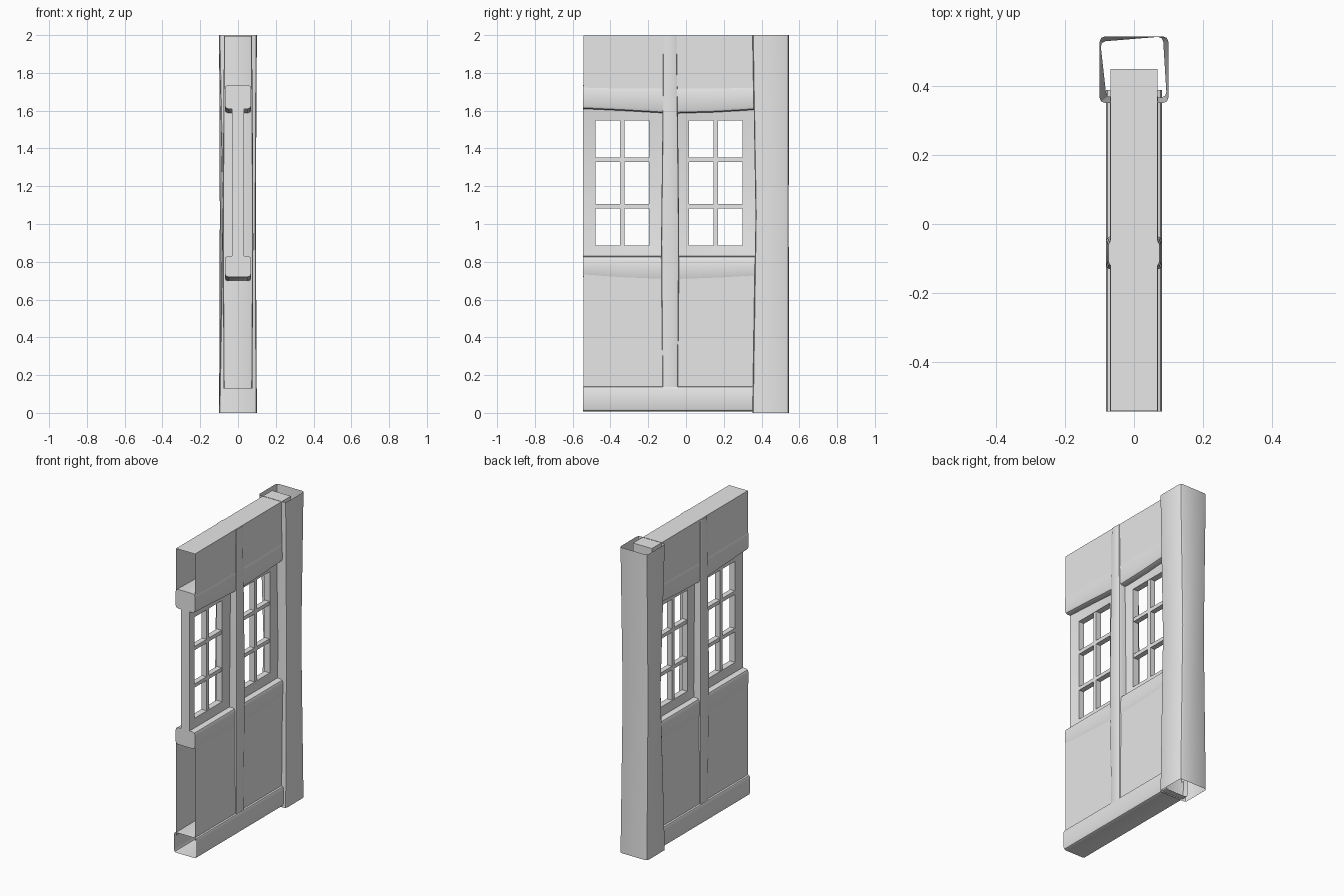
import bpy
import bmesh
import math
from mathutils import Vector

old = bpy.data.objects.get("Cube")
if old:
    bpy.data.objects.remove(old, do_unlink=True)

grey = bpy.data.materials.new("plain_grey")
grey.use_nodes = True
grey.diffuse_color = (0.8, 0.8, 0.8, 1)
grey.node_tree.nodes["Principled BSDF"].inputs["Base Color"].default_value = (0.8, 0.8, 0.8, 1)


def loft(name, rings, open_ring=False, loop=False, cap_start=False, cap_end=False):
    """Skin a list of point rings into one surface."""
    bm = bmesh.new()
    rows = [[bm.verts.new(p) for p in ring] for ring in rings]
    n = len(rows[0])
    pairs = list(zip(rows, rows[1:]))
    if loop:
        pairs.append((rows[-1], rows[0]))
    for a, b in pairs:
        for i in range(n - 1 if open_ring else n):
            j = (i + 1) % n
            bm.faces.new((a[i], a[j], b[j], b[i]))
    if cap_start:
        bm.faces.new(rows[0])
    if cap_end:
        bm.faces.new(rows[-1])
    bmesh.ops.recalc_face_normals(bm, faces=bm.faces)
    mesh = bpy.data.meshes.new(name)
    bm.to_mesh(mesh)
    bm.free()
    mesh.materials.append(grey)
    obj = bpy.data.objects.new(name, mesh)
    bpy.context.collection.objects.link(obj)
    bpy.ops.object.select_all(action="DESELECT")
    obj.select_set(True)
    bpy.context.view_layer.objects.active = obj
    bpy.ops.object.shade_smooth_by_angle(angle=math.radians(35))
    return obj


def rounded(corners, radius):
    """Round the corners of a closed 2D polygon."""
    pts = []
    for i, c in enumerate(corners):
        c = Vector(c)
        before = (Vector(corners[i - 1]) - c).normalized() * radius
        after = (Vector(corners[(i + 1) % len(corners)]) - c).normalized() * radius
        pts += [c + before, c + (before + after) * 0.29, c + after]
    return pts


def rect(a0, a1, b0, b1):
    return [(a0, b0), (a1, b0), (a1, b1), (a0, b1)]


def along_y(pts, y):
    return [(p[0], y, p[1]) for p in pts]


def along_z(pts, z):
    return [(p[0], p[1], z) for p in pts]


def box(name, x, y0, y1, z0, z1):
    pts = rect(-x, x, z0, z1)
    return loft(name, [along_y(pts, y0), along_y(pts, y1)], cap_start=True, cap_end=True)


# Hollow end post, open at top and bottom, with a crooked waist
post = rect(-0.1, 0.1, 0.352, 0.545)
waist = [(-0.08, 0.368), (0.095, 0.368), (0.084, 0.545), (-0.098, 0.53)]
loft("end_post", [along_z(rounded(post, 0.015), 0),
                  along_z(rounded(waist, 0.015), 1.05),
                  along_z(rounded(post, 0.015), 2)])

# Hollow upper wall with a flat top, open at the front and below
hood = [(-0.068, 1.64), (-0.068, 1.998), (0.068, 1.998), (0.068, 1.64)]
loft("upper_wall", [along_y(hood, -0.543), along_y(hood, 0.45)],
     open_ring=True, cap_end=True)

# Thin lower panels on both sides
for side, label in ((1, "left"), (-1, "right")):
    strip = [(side * 0.068, 0.12), (side * 0.068, 0.75)]
    loft("lower_panel_" + label, [along_y(strip, -0.543), along_y(strip, 0.39)],
         open_ring=True)

# Bottom rail tube, open at its ends
tube = rounded(rect(-0.081, 0.081, 0.008, 0.14), 0.014)
loft("bottom_rail", [along_y(tube, -0.545), along_y(tube, 0.39)])


# Slightly sagging rails above and below the windows
def rail(name, stations):
    rings = []
    for y, low, high in stations:
        rings.append(along_y(rounded(rect(-0.07, 0.07, low, high), 0.018), y))
    loft(name, rings, cap_start=True, cap_end=True)


rail("upper_rail", [(-0.545, 1.61, 1.735), (-0.33, 1.6, 1.73),
                    (-0.08, 1.585, 1.73), (0.16, 1.592, 1.73), (0.37, 1.605, 1.735)])
rail("lower_rail", [(-0.545, 0.72, 0.83), (-0.33, 0.705, 0.83),
                    (-0.08, 0.695, 0.83), (0.16, 0.703, 0.83), (0.37, 0.715, 0.83)])

# Centre stile, wider near its middle
stile = []
for z, x, y0, y1 in ((0.13, 0.076, -0.125, -0.042), (0.9, 0.081, -0.132, -0.036),
                     (1.5, 0.078, -0.125, -0.042), (1.996, 0.074, -0.122, -0.048)):
    stile.append(along_z(rounded(rect(-x, x, y0, y1), 0.012), z))
loft("centre_stile", stile, cap_start=True, cap_end=True)


# Mitred window frames, thinner towards the opening, with glazing bars
def window(label, outer, inner):
    rings = []
    out_pts = rect(outer[0], outer[1], 0.82, 1.61)
    in_pts = rect(inner[0], inner[1], 0.885, 1.547)
    for (oy, oz), (iy, iz) in zip(out_pts, in_pts):
        rings.append([(0.032, oy, oz), (0.02, iy, iz), (-0.02, iy, iz), (-0.032, oy, oz)])
    loft("window_frame_" + label, rings, loop=True)
    mid = sum(inner) / 2
    box("upright_bar_" + label, 0.018, mid - 0.013, mid + 0.013, 0.88, 1.55)
    for place, z in (("lower", 1.095), ("upper", 1.34)):
        box(place + "_cross_bar_" + label, 0.017, inner[0] - 0.005, inner[1] + 0.005,
            z - 0.012, z + 0.012)


window("front", (-0.545, -0.125), (-0.48, -0.195))
window("back", (-0.042, 0.37), (0.015, 0.3))
